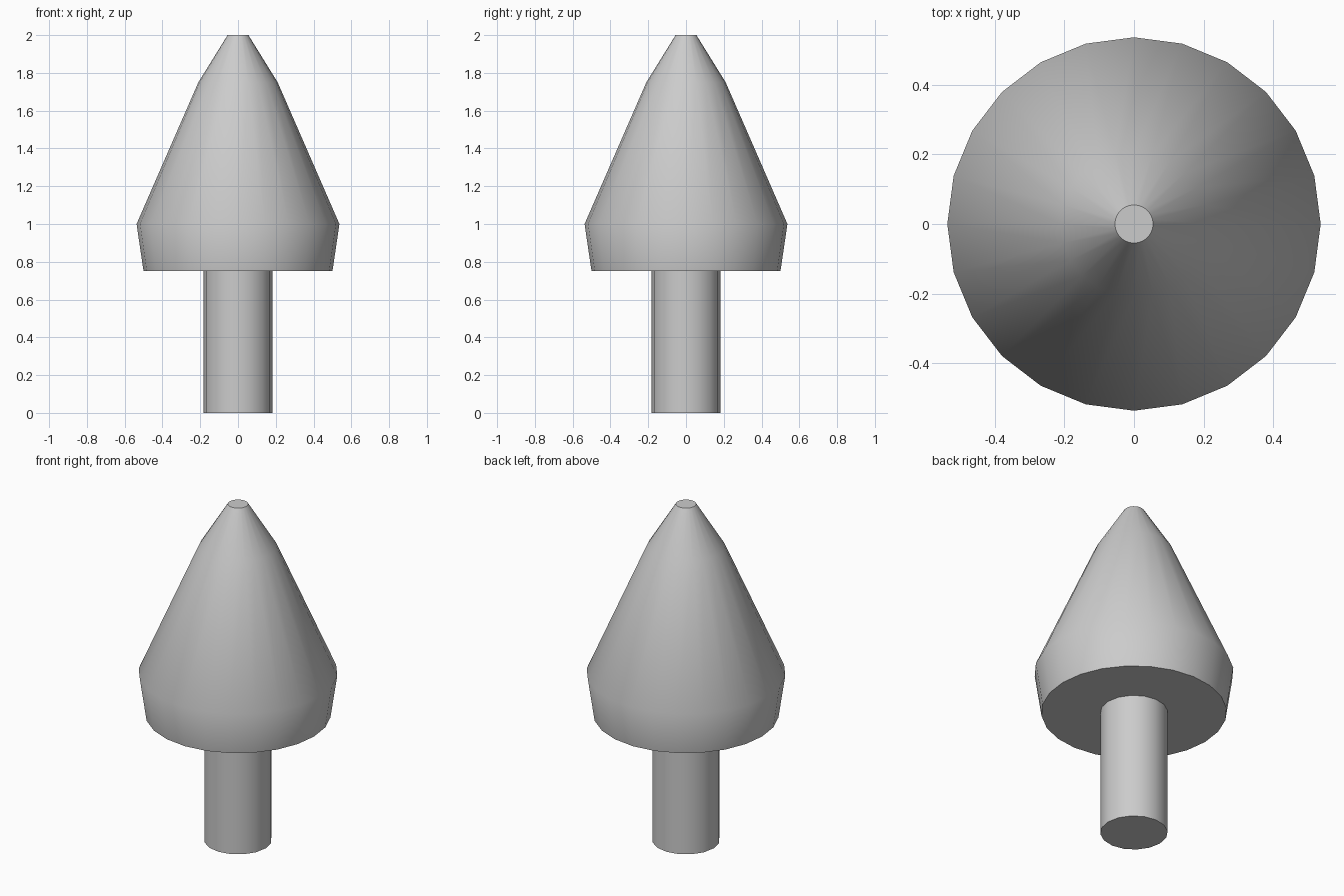
import bpy, bmesh, math

if "Cube" in bpy.data.objects:
    bpy.data.objects.remove(bpy.data.objects["Cube"])


def lathe(name, profile, sides):
    """Closed solid of revolution from (radius, height) points, bottom to top."""
    bm = bmesh.new()
    rings = []
    for r, z in profile:
        rings.append([bm.verts.new((r * math.cos(2 * math.pi * i / sides),
                                    r * math.sin(2 * math.pi * i / sides), z))
                      for i in range(sides)])
    for low, high in zip(rings, rings[1:]):
        for i in range(sides):
            j = (i + 1) % sides
            bm.faces.new((low[i], low[j], high[j], high[i]))
    bm.faces.new(rings[0][::-1])
    bm.faces.new(rings[-1])
    mesh = bpy.data.meshes.new(name)
    bm.to_mesh(mesh)
    bm.free()
    obj = bpy.data.objects.new(name, mesh)
    bpy.context.collection.objects.link(obj)
    # Smooth sides, crisp caps
    bpy.ops.object.select_all(action='DESELECT')
    obj.select_set(True)
    bpy.context.view_layer.objects.active = obj
    bpy.ops.object.shade_smooth_by_angle(angle=math.radians(45))
    return obj


# Trunk
lathe("trunk", [(0.182, 0), (0.182, 0.75)], 16)

# Foliage: tucked-in skirt, long cone, blunt tip
lathe("foliage", [(0.5, 0.75), (0.537, 1.0), (0.21, 1.75), (0.055, 2.0)], 24)
